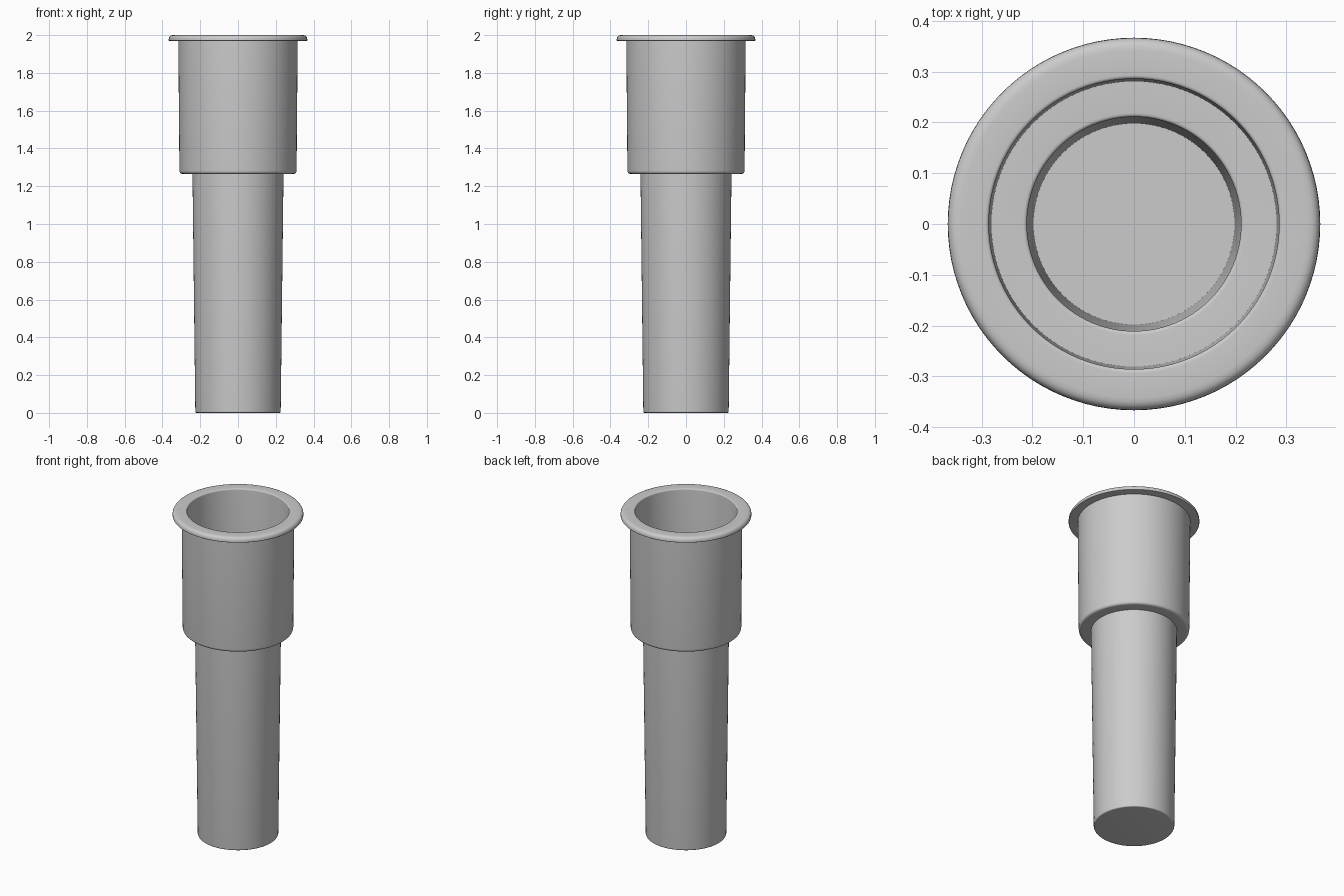
import bpy, bmesh, math
from mathutils import Vector

cube = bpy.data.objects.get("Cube")
if cube:
    bpy.data.objects.remove(cube, do_unlink=True)

SIDES = 96

grey = bpy.data.materials.new("plain_grey")
grey.use_nodes = True
colour = (0.6, 0.6, 0.6, 1)
grey.diffuse_color = colour
grey.node_tree.nodes["Principled BSDF"].inputs["Base Color"].default_value = colour


def rounded(corners, steps=5):
    """Turn (radius, height, fillet) corners into a smooth-cornered profile."""
    points = []
    for i, (r, z, fillet) in enumerate(corners):
        corner = Vector((r, 0, z))
        if fillet == 0:
            points.append(corner)
            continue
        ends = []
        for j in (i - 1, i + 1):
            neighbour = Vector((corners[j][0], 0, corners[j][1]))
            ends.append(corner + (neighbour - corner).normalized() * fillet)
        for k in range(steps + 1):
            t = k / steps
            points.append(ends[0] * (1 - t) ** 2 + corner * 2 * t * (1 - t) + ends[1] * t ** 2)
    return points


def lathe(name, corners):
    bm = bmesh.new()
    verts = [bm.verts.new(p) for p in rounded(corners)]
    edges = [bm.edges.new(pair) for pair in zip(verts, verts[1:])]
    bmesh.ops.spin(bm, geom=verts + edges, cent=(0, 0, 0), axis=(0, 0, 1),
                   angle=math.tau, steps=SIDES, use_merge=False)
    bmesh.ops.remove_doubles(bm, verts=bm.verts, dist=0.0001)
    bmesh.ops.recalc_face_normals(bm, faces=bm.faces)
    mesh = bpy.data.meshes.new(name)
    bm.to_mesh(mesh)
    bm.free()
    mesh.materials.append(grey)
    obj = bpy.data.objects.new(name, mesh)
    bpy.context.collection.objects.link(obj)
    bpy.ops.object.select_all(action="DESELECT")
    obj.select_set(True)
    bpy.context.view_layer.objects.active = obj
    bpy.ops.object.shade_smooth_by_angle(angle=math.radians(35))
    return obj


# Hollow stepped cup: outer skin from the base up, over the rim, then down inside
lathe("stepped_cup", [
    # tapered lower tube
    (0, 0, 0),
    (0.226, 0, 0.008),
    (0.241, 1.265, 0),
    # wide upper cup
    (0.310, 1.265, 0.018),
    (0.316, 1.97, 0),
    # rolled rim flange
    (0.367, 1.97, 0.004),
    (0.367, 2.0, 0.025),
    (0.286, 2.0, 0.008),
    # inner wall, ledge and narrow bore
    (0.281, 1.295, 0),
    (0.211, 1.295, 0.008),
    (0.198, 0.03, 0),
    (0, 0.03, 0),
])
